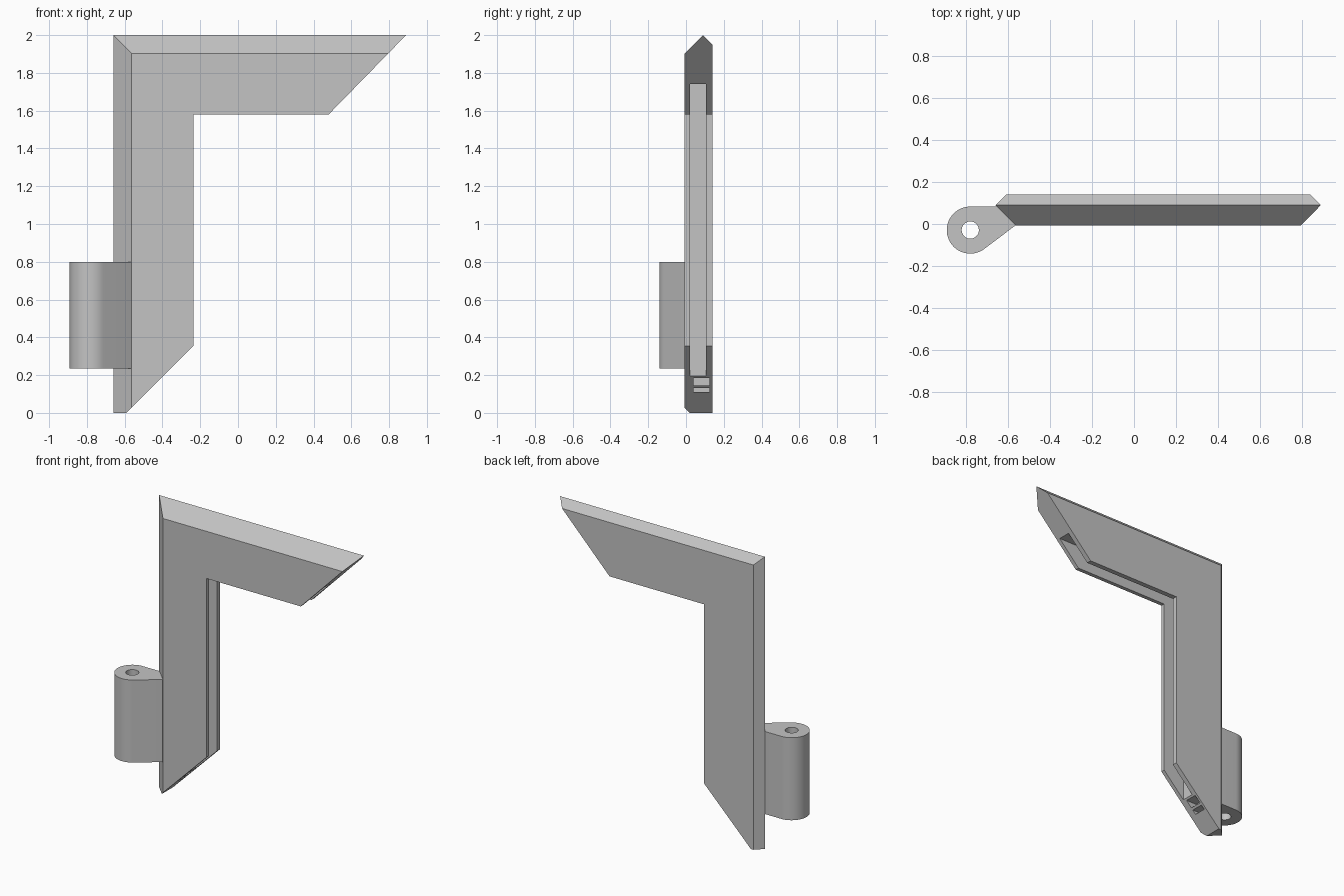
import bpy, bmesh, math
from mathutils import Vector

cube = bpy.data.objects.get("Cube")
if cube:
    bpy.data.objects.remove(cube, do_unlink=True)

# single grey material
grey = bpy.data.materials.new("light grey")
grey.use_nodes = True
colour = (0.55, 0.55, 0.55, 1)
grey.diffuse_color = colour
grey.node_tree.nodes["Principled BSDF"].inputs["Base Color"].default_value = colour


def finish(bm, name):
    bmesh.ops.recalc_face_normals(bm, faces=bm.faces)
    mesh = bpy.data.meshes.new(name)
    bm.to_mesh(mesh)
    bm.free()
    mesh.materials.append(grey)
    obj = bpy.data.objects.new(name, mesh)
    bpy.context.collection.objects.link(obj)
    return obj


def loft(rings, name, cut_z=None):
    """Skin matching rings of points, cap both ends, optionally trim below cut_z."""
    bm = bmesh.new()
    loops = [[bm.verts.new(p) for p in ring] for ring in rings]
    for a, b in zip(loops, loops[1:]):
        n = len(a)
        for i in range(n):
            j = (i + 1) % n
            bm.faces.new((a[i], a[j], b[j], b[i]))
    bm.faces.new(loops[0])
    bm.faces.new(loops[-1])
    if cut_z is not None:
        geom = bm.verts[:] + bm.edges[:] + bm.faces[:]
        cut = bmesh.ops.bisect_plane(bm, geom=geom, plane_co=(0, 0, cut_z),
                                     plane_no=(0, 0, 1), clear_inner=True)
        edges = [e for e in cut["geom_cut"] if isinstance(e, bmesh.types.BMEdge)]
        bmesh.ops.edgeloop_fill(bm, edges=edges)
    return finish(bm, name)


def box(name, lo, hi):
    x, y = (lo[0], hi[0]), (lo[1], hi[1])
    corners = ((x[0], y[0]), (x[1], y[0]), (x[1], y[1]), (x[0], y[1]))
    return loft([[(px, py, z) for px, py in corners] for z in (lo[2], hi[2])], name)


def subtract(target, cutter):
    cutter.hide_render = True
    mod = target.modifiers.new("cut", "BOOLEAN")
    mod.operation = "DIFFERENCE"
    mod.solver = "EXACT"
    mod.object = cutter
    bpy.context.view_layer.objects.active = target
    bpy.ops.object.modifier_apply(modifier=mod.name)
    bpy.data.objects.remove(cutter, do_unlink=True)


# angled bracket plate: outer edges bevelled to a ridge, ends cut at an angle
FRONT, RIDGE, BACK = -0.007, 0.09, 0.141


def plate_ring(y):
    inset = abs(y - RIDGE)
    left, top = -0.66 + inset, 2 - inset
    return [(left, y, top), (0.89 - inset * 0.976, y, top), (0.48, y, 1.58),
            (-0.235, y, 1.58), (-0.235, y, 0.355), (left, y, left + 0.59)]


plate = loft([plate_ring(y) for y in (FRONT, RIDGE, BACK)], "bracket_plate", cut_z=0)

# groove along the inner edge, and two small slots in the lower end
subtract(plate, box("groove_cutter", (-0.395, 0.02, -0.1), (1.1, 0.107, 1.74)))
for low, high in ((0.145, 0.185), (0.11, 0.133)):
    subtract(plate, box("slot_cutter", (low - 0.63, 0.04, low), (-0.3, 0.125, high)))

# hinge knuckle: round barrel with a tapered web running into the plate
centre, radius = Vector((-0.78, -0.029)), 0.112


def arc(r, start, end, steps):
    angles = [math.radians(start + (end - start) * i / steps) for i in range(steps + 1)]
    return [centre + r * Vector((math.cos(a), math.sin(a))) for a in angles]


outline = arc(radius, 90, 307, 32) + [Vector((-0.565, FRONT)), Vector((-0.6, 0.083))]
knuckle = loft([[(p.x, p.y, z) for p in outline] for z in (0.235, 0.8)], "hinge_knuckle")
hole = arc(0.041, 0, 360, 32)[:-1]
subtract(knuckle, loft([[(p.x, p.y, z) for p in hole] for z in (0.1, 1)], "pin_hole_cutter"))

bpy.ops.object.select_all(action="DESELECT")
knuckle.select_set(True)
bpy.context.view_layer.objects.active = knuckle
bpy.ops.object.shade_smooth_by_angle(angle=math.radians(30))
